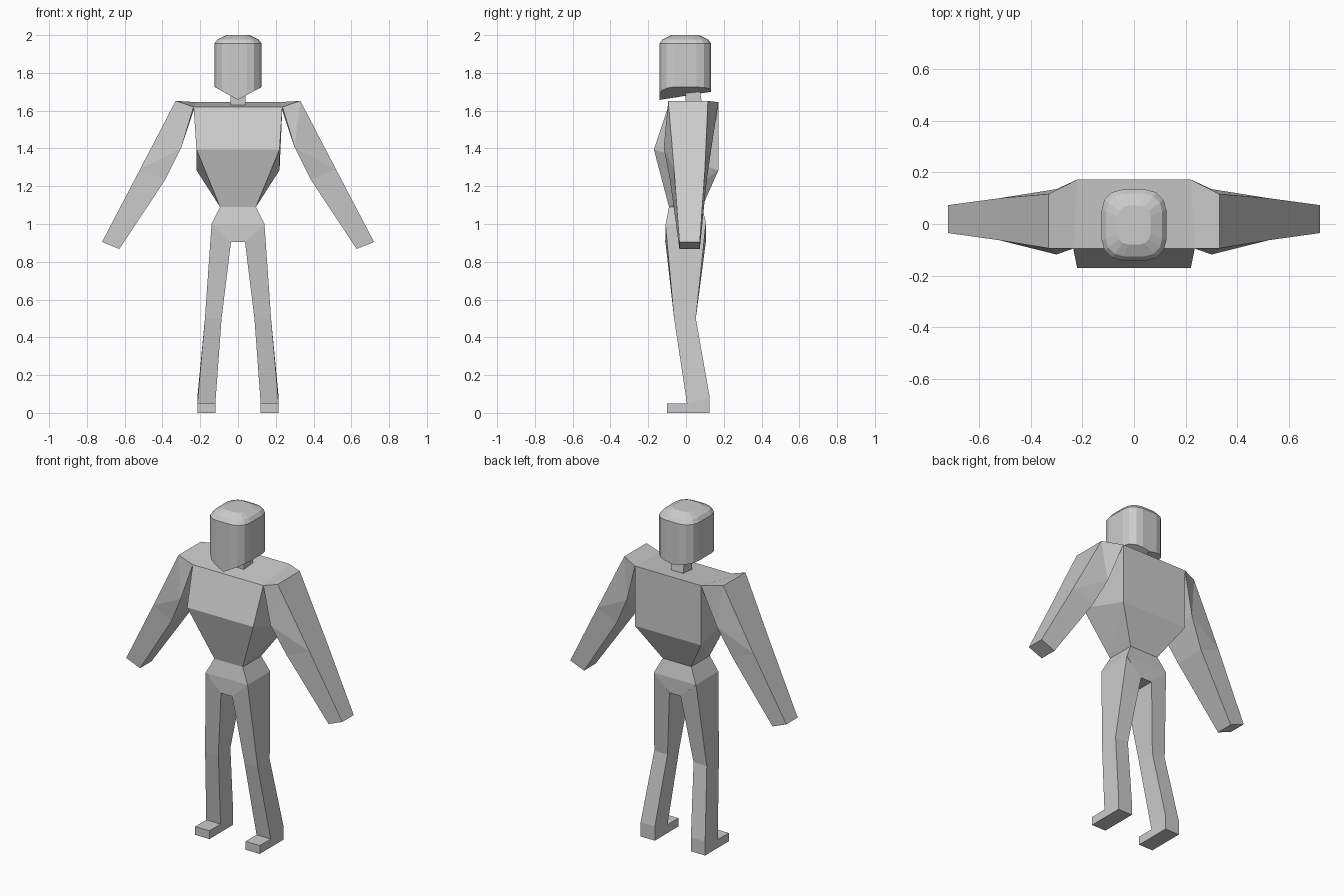
import bpy, bmesh
from math import sin, cos, radians

if "Cube" in bpy.data.objects:
    bpy.data.objects.remove(bpy.data.objects["Cube"])


def finish(bm, name):
    bmesh.ops.recalc_face_normals(bm, faces=bm.faces)
    me = bpy.data.meshes.new(name)
    bm.to_mesh(me)
    bm.free()
    ob = bpy.data.objects.new(name, me)
    bpy.context.collection.objects.link(ob)
    return ob


def loft(rings):
    """Skin a stack of equal-length rings and cap both ends."""
    bm = bmesh.new()
    vs = [[bm.verts.new(p) for p in r] for r in rings]
    n = len(vs[0])
    for a, b in zip(vs, vs[1:]):
        for i in range(n):
            j = (i + 1) % n
            bm.faces.new((a[i], a[j], b[j], b[i]))
    bm.faces.new(vs[0])
    bm.faces.new(vs[-1])
    return bm, vs


def block(w, front, back):
    """Symmetric four-point ring from half widths and (y, z) of front and back."""
    (wf, wb) = w
    return [(-wf, *front), (wf, *front), (wb, *back), (-wb, *back)]


def mirrored(ob):
    mod = ob.modifiers.new("Mirror", 'MIRROR')
    mod.use_mirror_merge = False


# Torso: shoulders, chest, waist
bm, vs = loft([block((.235, .22), (-.095, 1.62), (.172, 1.645)),
               block((.22, .22), (-.17, 1.395), (.172, 1.285)),
               block((.095, .095), (-.09, 1.09), (.085, 1.09))])
for a, b in ((vs[1][2], vs[2][1]), (vs[1][3], vs[2][0])):
    bmesh.ops.connect_verts(bm, verts=[a, b])
finish(bm, "torso")

# Pelvis: waist, hips, crotch
bm, vs = loft([block((.095, .095), (-.09, 1.09), (.085, 1.09)),
               block((.14, .14), (-.108, 1.0), (.107, 1.0)),
               block((.037, .037), (-.11, .905), (.104, .905))])
finish(bm, "pelvis")

# Legs: hip, knee, ankle, sole; the toe is pulled from the front of the ankle block
def leg_ring(inner, outer, front, back):
    (xi, zi), (xo, zo) = inner, outer
    return [(xi, front, zi), (xo, front, zo), (xo, back, zo), (xi, back, zi)]

ankle = [(.12, .005, .05), (.215, .005, .05), (.215, .125, .085), (.12, .125, .085)]
bm, vs = loft([leg_ring((.037, .905), (.14, 1.0), -.109, .105),
               leg_ring((.087, .5), (.175, .5), -.063, .052),
               ankle,
               [(x, y, 0) for x, y, z in ankle]])
toe = next(f for f in bm.faces if set(f.verts) == {*vs[2][:2], *vs[3][:2]})
ext = bmesh.ops.extrude_discrete_faces(bm, faces=[toe])["faces"][0]
bmesh.ops.translate(bm, verts=ext.verts, vec=(0, -.105, 0))
mirrored(finish(bm, "legs"))

# Arms: front and back outlines share one face layout
outline = [(.33, 1.652), (.235, 1.62), (.30, 1.405), (.385, 1.235),
           (.628, .868), (.72, .905), (.52, 1.287)]
front_y = [-.094, -.095, -.118, -.085, -.035, -.035, -.063]
back_y = [.116, .172, .135, .11, .073, .073, .1]
bm = bmesh.new()
f = [bm.verts.new((x, y, z)) for (x, z), y in zip(outline, front_y)]
b = [bm.verts.new((x, y, z)) for (x, z), y in zip(outline, back_y)]
b[1].co = (.22, .172, 1.645)
for side in (f, b):
    for ids in ((0, 1, 2), (0, 2, 6), (6, 2, 3), (6, 3, 4, 5)):
        bm.faces.new([side[i] for i in ids])
for i in range(7):
    j = (i + 1) % 7
    bm.faces.new((f[i], f[j], b[j], b[i]))
mirrored(finish(bm, "arms"))

# Neck
bm, vs = loft([[(-.04, 0, 1.6), (.04, 0, 1.6), (.04, .09, 1.6), (-.04, .09, 1.6)],
               [(-.04, -.005, 1.73), (.04, -.005, 1.73), (.04, .07, 1.73), (-.04, .07, 1.73)]])
finish(bm, "neck")


# Head: rounded box with a wedge-shaped jaw and bevelled crown
def head_ring(inset, z, r=.078):
    hx, hy, cy = .125 - inset, .137 - inset, -.004
    r = max(r - inset * .6, .02)
    pts = []
    for k, (sx, sy) in enumerate(((1, 1), (-1, 1), (-1, -1), (1, -1))):
        for s in range(4):
            a = radians(90 * k + 30 * s)
            pts.append((sx * (hx - r) + r * cos(a), cy + sy * (hy - r) + r * sin(a), z))
        if k in (0, 2):
            pts.append((0, cy + sy * hy, z))
    return pts


def jaw_z(x, y):
    t = (.133 - y) / .274
    return 1.725 - (1 - abs(x) / .125) * (.025 + .043 * t)

jaw = [(x, y, jaw_z(x, y)) for x, y, z in head_ring(0, 0)]
bm, vs = loft([jaw, head_ring(0, 1.955), head_ring(.016, 1.977), head_ring(.062, 2.0)])
# Split the underside along the centre ridge
bmesh.ops.connect_verts(bm, verts=[v for v in vs[0] if abs(v.co.x) < 1e-6])
finish(bm, "head")
